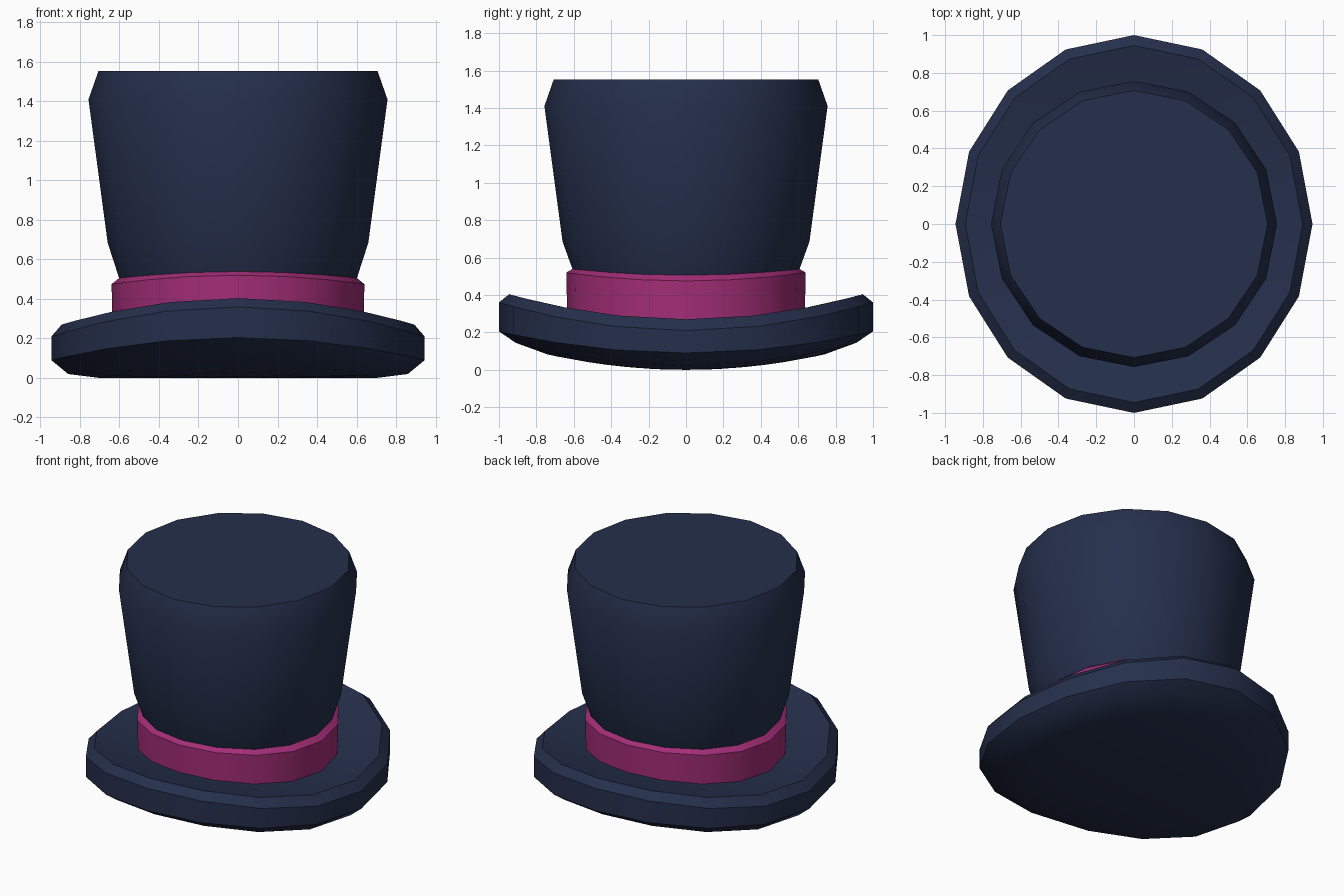
import bpy
import bmesh
import math

SIDES = 16

cube = bpy.data.objects.get("Cube")
if cube:
    bpy.data.objects.remove(cube)


def material(name, colour):
    mat = bpy.data.materials.new(name)
    mat.use_nodes = True
    mat.diffuse_color = (*colour, 1)
    mat.node_tree.nodes["Principled BSDF"].inputs["Base Color"].default_value = (*colour, 1)
    return mat


def lathe(name, profile, mat, x_scale=1.0):
    """Turn (radius, height, saddle) rings; saddle lifts the front and back."""
    bm = bmesh.new()
    rings = []
    for radius, height, saddle in profile:
        ring = []
        for i in range(SIDES):
            a = math.tau * i / SIDES
            y = radius * math.sin(a)
            ring.append(bm.verts.new((radius * math.cos(a) * x_scale, y, height + saddle * y * y)))
        rings.append(ring)
    for low, high in zip(rings, rings[1:]):
        for i in range(SIDES):
            j = (i + 1) % SIDES
            bm.faces.new((low[i], low[j], high[j], high[i]))
    bm.faces.new(rings[0][::-1])
    bm.faces.new(rings[-1])
    bmesh.ops.recalc_face_normals(bm, faces=bm.faces[:])
    mesh = bpy.data.meshes.new(name)
    bm.to_mesh(mesh)
    bm.free()
    mesh.materials.append(mat)
    obj = bpy.data.objects.new(name, mesh)
    bpy.context.collection.objects.link(obj)
    bpy.ops.object.select_all(action="DESELECT")
    obj.select_set(True)
    bpy.context.view_layer.objects.active = obj
    bpy.ops.object.shade_smooth_by_angle(angle=math.radians(32))
    return obj


navy = material("navy felt", (0.0185, 0.029, 0.072))
magenta = material("magenta ribbon", (0.37, 0.027, 0.185))

# Brim: thick, bevelled, curled up at front and back
lathe("brim", [
    (0.2, 0.0, 0.15), (0.45, 0.0, 0.15), (0.74, 0.0, 0.15),
    (0.91, 0.02, 0.15), (1.0, 0.09, 0.115),
    (1.0, 0.21, 0.15), (0.945, 0.27, 0.15),
    (0.75, 0.265, 0.15), (0.5, 0.265, 0.15),
], navy, 0.945)

# Ribbon band following the curve of the brim
lathe("band", [
    (0.635, 0.22, 0.15), (0.64, 0.475, 0.11), (0.6, 0.507, 0.1), (0.5, 0.507, 0.1),
], magenta)

# Crown: flares upward to a bevelled flat top
lathe("crown", [
    (0.57, 0.42, 0.0), (0.605, 0.515, 0.05), (0.66, 0.685, 0.0),
    (0.757, 1.41, 0.0), (0.707, 1.553, 0.0),
], navy)
